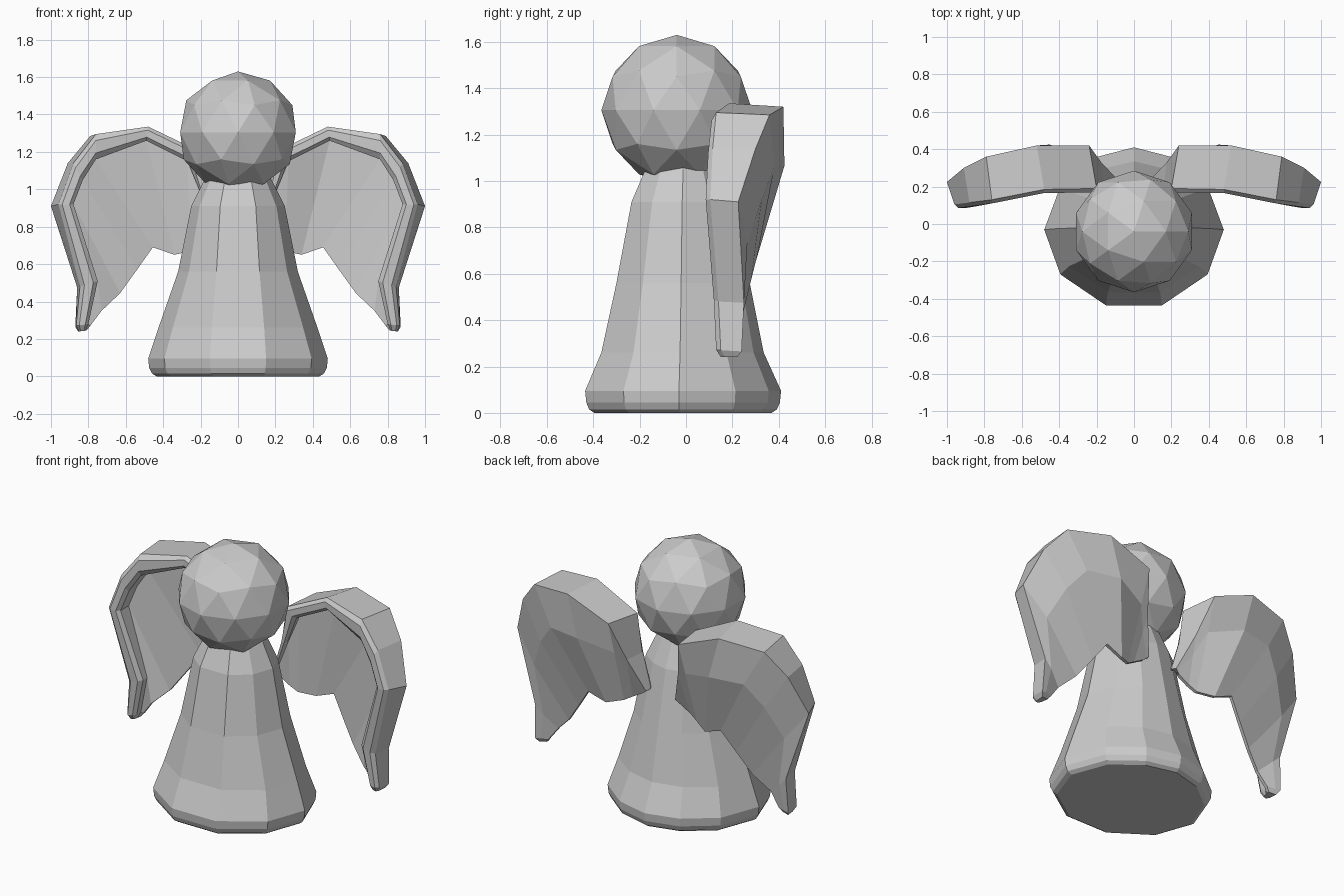
import bpy
from mathutils import Vector

if "Cube" in bpy.data.objects:
    bpy.data.objects.remove(bpy.data.objects["Cube"])


def make(name, rings):
    """Loft closed rings of points and cap both ends."""
    n = len(rings[0])
    verts = [tuple(p) for r in rings for p in r]
    faces = [(i * n + j, i * n + (j + 1) % n, (i + 1) * n + (j + 1) % n, (i + 1) * n + j)
             for i in range(len(rings) - 1) for j in range(n)]
    faces += [tuple(range(n))[::-1], tuple(range(len(verts) - n, len(verts)))]
    me = bpy.data.meshes.new(name)
    me.from_pydata(verts, [], faces)
    ob = bpy.data.objects.new(name, me)
    bpy.context.collection.objects.link(ob)
    bpy.context.view_layer.objects.active = ob
    ob.select_set(True)
    bpy.ops.object.mode_set(mode='EDIT')
    bpy.ops.mesh.select_all(action='SELECT')
    bpy.ops.mesh.normals_make_consistent(inside=False)
    bpy.ops.object.mode_set(mode='OBJECT')
    ob.select_set(False)
    return ob


# Head: low-poly ball
bpy.ops.mesh.primitive_ico_sphere_add(subdivisions=2, radius=0.325, location=(0, -0.04, 1.305))
bpy.context.object.name = "head"
bpy.context.object.select_set(False)

# Robe: eleven-sided flared body (unit half-section, front to back)
half = [(.31, -1), (.82, -.62), (1, -.07), (.81, .52), (.43, .87)]
section = half + [(0, 1)] + [(-x, y) for x, y in reversed(half)]
# z, half width, front depth, back depth, front panel half width
levels = [(0, .435, .395, .37, .135), (.015, .46, .418, .392, .143), (.045, .475, .43, .405, .148),
          (.095, .48, .435, .41, .15), (.26, .425, .365, .335, .14), (.56, .32, .30, .275, .115),
          (.91, .25, .235, .20, .095), (1.05, .18, .175, .14, .07), (1.12, .13, .13, .10, .05)]
rings = []
for z, w, f, b, fx in levels:
    ring = []
    for i, (x, y) in enumerate(section):
        px = w * x
        if i in (0, len(section) - 1):
            px = fx if x > 0 else -fx
        ring.append((px, y * (f if y < 0 else b), z))
    rings.append(ring)
make("robe", rings)

# Wing stations from root to tip: rim front outer, rim front inner (x, z), rim back, lower edge, back bulge
stations = [
    ((.09, .20, .77), (.12, .78), (.10, .25, .765), (.13, .24, .74), 0),
    ((.16, .18, .97), (.20, .98), (.175, .33, .97), (.20, .24, .70), 0),
    ((.20, .17, 1.20), (.27, 1.15), (.24, .42, 1.21), (.25, .25, .67), .0),
    ((.48, .165, 1.335), (.49, 1.26), (.52, .42, 1.32), (.34, .30, .65), .05),
    ((.76, .11, 1.295), (.76, 1.16), (.79, .36, 1.285), (.455, .31, .69), .04),
    ((.88, .095, 1.14), (.83, 1.05), (.91, .30, 1.14), (.54, .28, .57), .035),
    ((.96, .085, .92), (.88, .92), (1.0, .225, .91), (.63, .25, .445), .03),
    ((.845, .12, .48), (.75, .51), (.86, .25, .475), (.73, .21, .35), .01),
    ((.865, .13, .27), (.80, .28), (.87, .24, .265), (.79, .22, .27), 0),
    ((.85, .15, .24), (.815, .245), (.855, .22, .24), (.81, .21, .245), 0),
]
rings = []
for front, (ix, iz), back, low, bulge in stations:
    o, b, l = Vector(front), Vector(back), Vector(low)
    i = Vector((ix, o.y, iz))
    lip = Vector((0, .02, 0))
    recess = Vector((ix, min(o.y + .10, l.y - .03), iz))
    rings.append([b, o + lip, o.lerp(i, .25), o.lerp(i, .75), i + lip, recess,
                  l - Vector((0, .02, 0)), l, b.lerp(l, .38) + Vector((0, bulge, 0))])
wings = make("wings", rings)
wings.modifiers.new("mirror", 'MIRROR').use_axis = (True, False, False)
